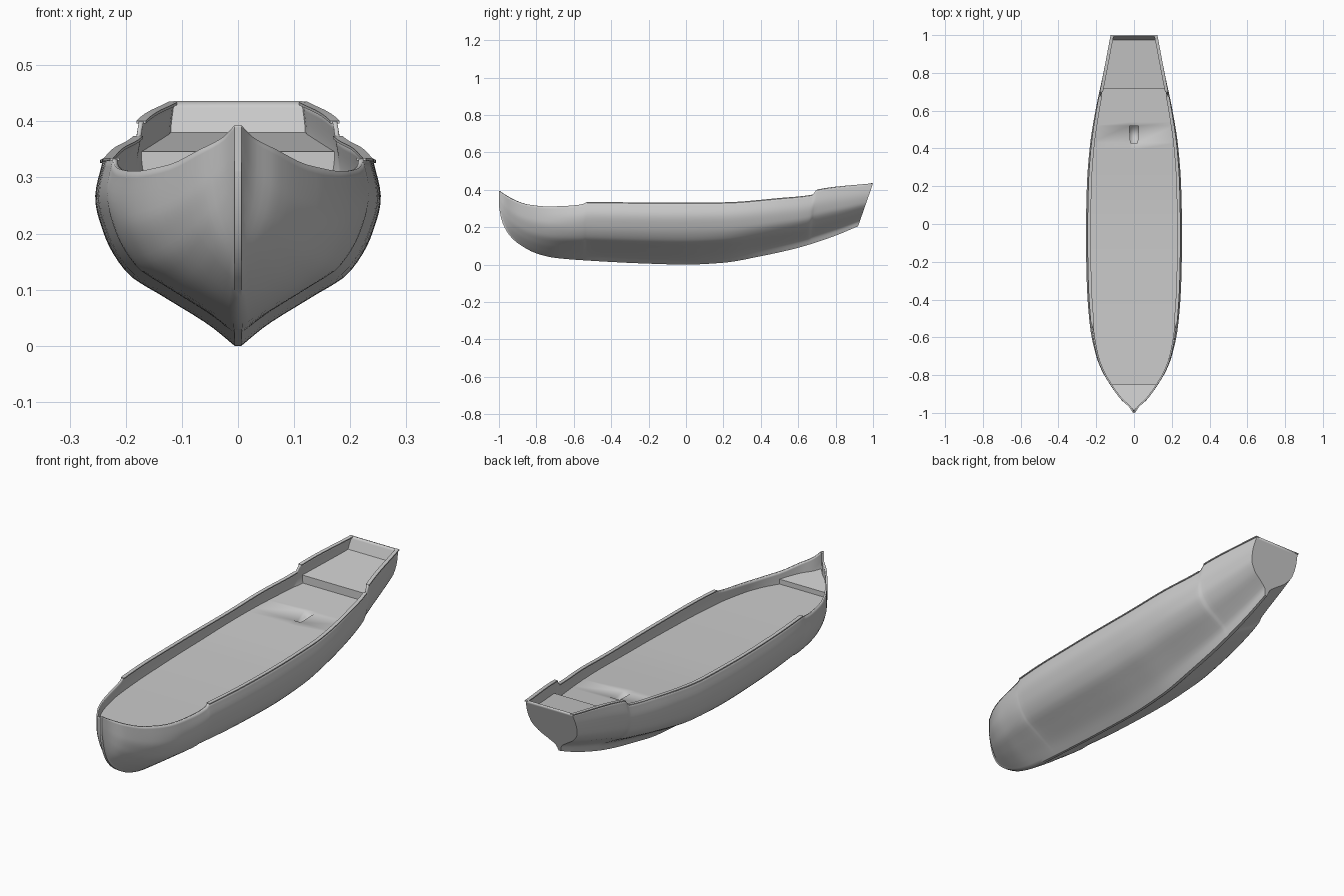
import bpy, bmesh

if "Cube" in bpy.data.objects:
    bpy.data.objects.remove(bpy.data.objects["Cube"])


def curve(knots):
    """Smooth monotone curve through (position, value) knots."""
    xs, vs = zip(*knots)
    d = [(vs[i + 1] - vs[i]) / (xs[i + 1] - xs[i]) for i in range(len(xs) - 1)]
    m = [d[0]] + [2 * a * b / (a + b) if a * b > 0 else 0 for a, b in zip(d, d[1:])] + [d[-1]]

    def f(x):
        x = min(max(x, xs[0]), xs[-1])
        i = max(k for k in range(len(d)) if xs[k] <= x)
        h = xs[i + 1] - xs[i]
        t = (x - xs[i]) / h
        return (vs[i] * (1 + 2 * t) * (1 - t) ** 2 + vs[i + 1] * t * t * (3 - 2 * t)
                + h * t * (1 - t) * (m[i] * (1 - t) - m[i + 1] * t))
    return f


# Hull lines: sheer, keel, half beam at the rail
sheer = curve([(-1, .393), (-.93, .35), (-.85, .322), (-.74, .311), (-.62, .315), (-.55, .324),
               (-.53, .334), (-.1, .33), (.2, .332), (.5, .355), (.675, .373), (.7, .4), (1, .434)])
keel = curve([(-1, .31), (-.985, .235), (-.95, .165), (-.9, .115), (-.8, .06), (-.7, .036),
              (-.5, .02), (-.2, .005), (0, 0), (.2, .01), (.4, .045), (.6, .09), (.8, .155), (.92, .205)])
beam = curve([(-1, .006), (-.97, .025), (-.93, .068), (-.85, .126), (-.78, .167), (-.7, .197),
              (-.55, .225), (-.3, .242), (-.05, .246), (.2, .241), (.4, .226), (.6, .196), (.8, .157), (1, .119)])
# Normalised cross-sections (height, width) at bow, middle and stern
bow = curve([(0, .05), (.1, .3), (.25, .6), (.45, .86), (.7, 1), (1, 1)])
mid = curve([(0, .025), (.106, .2), (.26, .53), (.39, .80), (.6, .97), (.8, 1.035), (1, .98)])
stern = curve([(0, .05), (.12, .12), (.22, .36), (.36, .75), (.55, 1.0), (.75, 1.05), (1, 1)])
bow_mix = curve([(-1, 1), (-.8, .8), (-.45, 0), (1, 0)])
stern_mix = curve([(-1, 0), (.05, 0), (.6, .7), (1, 1)])


def rake(s):
    return .08 * max(0, (s - .5) / .5)


def hull_point(s, h):
    """Point on the starboard side at station s, height fraction h."""
    zk, zs = keel(s - rake(s)), sheer(s)
    b, a = bow_mix(s), stern_mix(s)
    shape = b * bow(h) + a * stern(h) + (1 - a - b) * mid(h)
    return max(.006, beam(s) * shape), s - rake(s) * (1 - h), zk + (zs - zk) * h


def hull_width(y, z):
    s = y
    for _ in range(4):
        h = (z - keel(s - rake(s))) / (sheer(s) - keel(s - rake(s)))
        h = min(max(h, 0), 1)
        s = min(1, y + rake(s) * (1 - h))
    return hull_point(s, h)[0]


def span(a, b, n):
    return [a + (b - a) * i / n for i in range(n + 1)]


def skin(name, rows, caps=False, closed=False, angle=.6):
    bm = bmesh.new()
    vs = [[bm.verts.new(p) for p in r] for r in rows]
    n = len(rows[0])
    for r, q in zip(vs, vs[1:]):
        for i in range(n if closed else n - 1):
            j = (i + 1) % n
            bm.faces.new((r[i], r[j], q[j], q[i]))
    if caps:
        bm.faces.new(vs[0][::-1])
        bm.faces.new(vs[-1])
    bmesh.ops.recalc_face_normals(bm, faces=bm.faces)
    return finish(name, bm, angle)


def finish(name, bm, angle):
    me = bpy.data.meshes.new(name)
    bm.to_mesh(me)
    bm.free()
    ob = bpy.data.objects.new(name, me)
    bpy.context.collection.objects.link(ob)
    bpy.ops.object.select_all(action='DESELECT')
    ob.select_set(True)
    bpy.context.view_layer.objects.active = ob
    bpy.ops.object.shade_smooth_by_angle(angle=angle)
    return ob


# Hull shell with transom and stem face
stations = (span(-1, -.9, 10) + span(-.88, -.57, 12) + span(-.55, -.53, 3)
            + span(-.5, .66, 30) + span(.675, .7, 4) + span(.72, 1, 10))
rows = []
for s in stations:
    side = [hull_point(s, (i / 24) ** 1.15) for i in range(25)]
    rows.append([(-x, y, z) for x, y, z in side[::-1]] + side)
hull = skin("hull", rows, caps=True)
bm = bmesh.new()
bm.from_mesh(hull.data)
top = max(bm.faces, key=lambda f: f.calc_center_median().y)
if top.normal.y < 0:
    bmesh.ops.reverse_faces(bm, faces=bm.faces)
bm.to_mesh(hull.data)
bm.free()
shell = hull.modifiers.new("thickness", 'SOLIDIFY')
shell.thickness, shell.offset = .008, -1

# Cap rails along the raised bulwarks
for name, a, b in (("waist_rail", -.53, .675), ("quarter_rail", .7, 1)):
    for label, sx in (("left", -1), ("right", 1)):
        rail = []
        for s in span(a, b, 30):
            x, y, z = hull_point(s, 1)
            rail.append([(sx * (x + dx), y, z + dz) for dx, dz in
                         ((-.012, -.004), (.005, -.004), (.005, .001), (-.012, .001))])
        skin(f"{name}_{label}", rail, caps=True, closed=True)

# Raised bow and stern decks, each with a riser down to the main deck
main_z = curve([(-.9, .268), (-.4, .262), (0, .266), (.4, .285), (.75, .312)])


def raised_deck(name, edge, end, z0, z1):
    rows = []
    for i, y in enumerate(span(edge, end, 16)):
        z = z0 + (z1 - z0) * i / 16
        w = max(.004, hull_width(y, z) - .004)
        if i == 0:
            low = main_z(y) - .005
            wl = hull_width(y, low) - .004
            rows.append([(-wl, y, low), (wl, y, low)])
        rows.append([(-w, y, z), (w, y, z)])
    skin(name, rows, angle=.5)


raised_deck("bow_deck", -.85, -.985, .29, .315)
raised_deck("stern_deck", .715, .975, .346, .38)

# Main deck with a small sunken hatch
ys = span(-.86, .43, 36) + [.52] + span(.54, .72, 6)
rows = []
for y in ys:
    z, c = main_z(y), .019 if y < .5 else .025
    w = hull_width(y, z) - .004
    rows.append([(-w, y, z), (-c, y, z), (c, y, z), (w, y, z)])
deck = skin("main_deck", rows)
bm = bmesh.new()
bm.from_mesh(deck.data)
hatch = [f for f in bm.faces if abs(f.calc_center_median().x) < .01
         and .44 < f.calc_center_median().y < .51]
out = bmesh.ops.extrude_face_region(bm, geom=hatch)["geom"]
bmesh.ops.translate(bm, vec=(0, 0, -.03), verts=[v for v in out if isinstance(v, bmesh.types.BMVert)])
bmesh.ops.delete(bm, geom=[f for f in hatch if f.is_valid], context='FACES_ONLY')
bm.to_mesh(deck.data)
bm.free()
